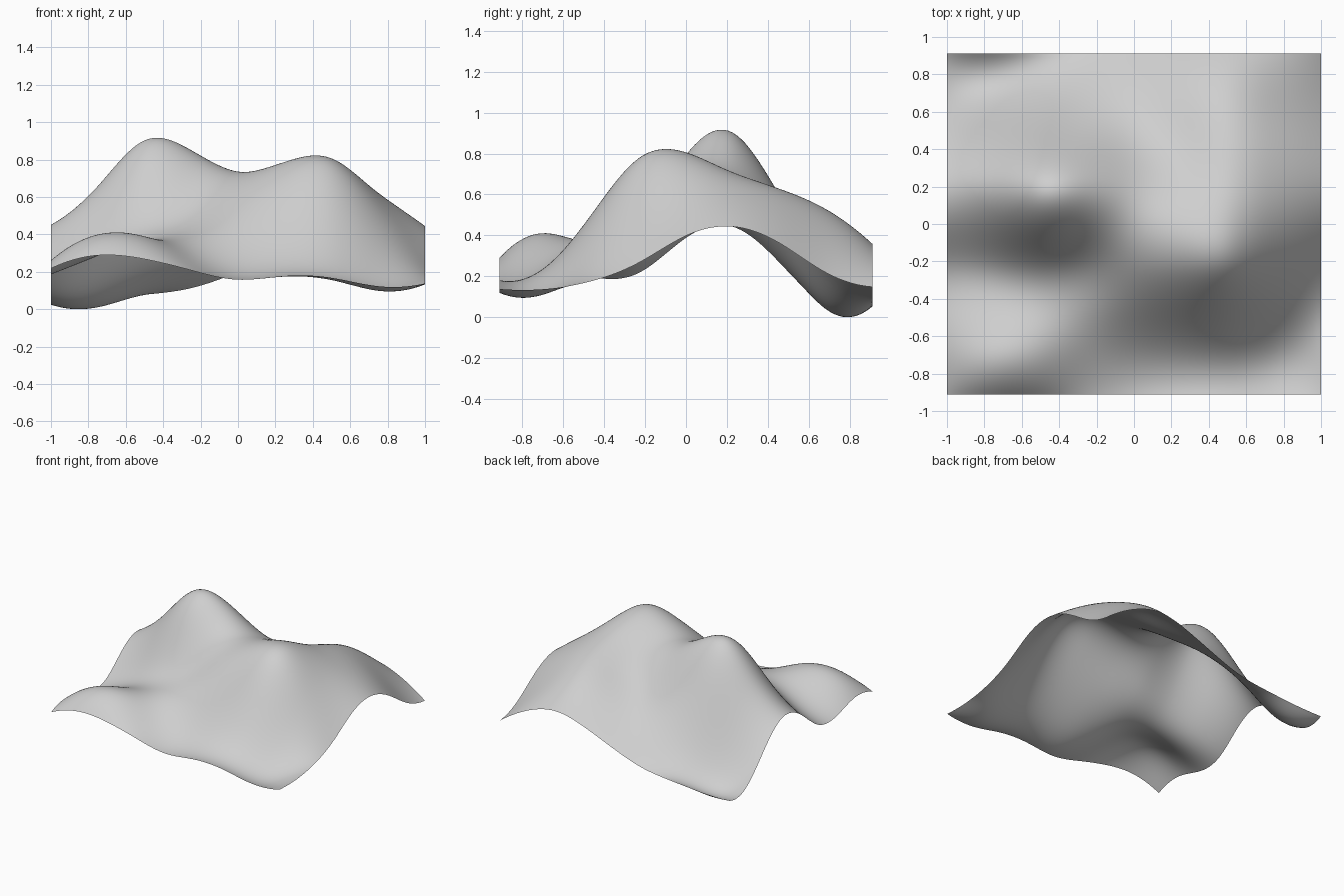
import bpy
import bmesh

HALF_DEPTH = 0.912

# Front-to-back height profiles (hundredths), from the -x side to the +x side
PROFILES = [
    (21, 25, 19, 21, 38, 43.5, 26, 5, 4.5),
    (28, 39, 30, 31.5, 55, 64, 38, 5.5, 5),
    (26, 38, 36, 44.5, 77, 88, 56, 19, 7),
    (20, 28, 38, 50.5, 75, 83, 58, 29.5, 10.5),
    (15, 23, 43, 62, 72, 69, 51, 35, 19),
    (17, 24, 49, 73, 77, 66, 54.5, 45, 29),
    (16, 21, 48, 75.5, 78.5, 70, 62, 52, 35),
    (11.5, 12, 31, 52.5, 61, 60, 53.5, 41.5, 29),
    (13, 13, 17, 26, 39, 43.5, 35.5, 21, 14),
]


def spline(values):
    """Return a smooth cubic curve through evenly spaced values, for t in 0..1."""
    last = len(values) - 1
    inner = range(1, last)
    bend = [6 * (values[i - 1] - 2 * values[i] + values[i + 1]) for i in inner]
    diag = [4.0] * len(bend)
    diag[0] = diag[-1] = 5.0
    for i in range(1, len(bend)):
        factor = 1 / diag[i - 1]
        diag[i] -= factor
        bend[i] -= factor * bend[i - 1]
    bend[-1] /= diag[-1]
    for i in reversed(range(len(bend) - 1)):
        bend[i] = (bend[i] - bend[i + 1]) / diag[i]
    bend = [bend[0]] + bend + [bend[-1]]

    def evaluate(t):
        s = min(max(t, 0.0), 1.0) * last
        i = min(int(s), last - 1)
        u = s - i
        w = 1 - u
        curve = (w ** 3 - w) * bend[i] + (u ** 3 - u) * bend[i + 1]
        return w * values[i] + u * values[i + 1] + curve / 6

    return evaluate


cube = bpy.data.objects.get("Cube")
if cube:
    bpy.data.objects.remove(cube, do_unlink=True)

# Flat sheet, then lifted by lofting the profiles across the width
bm = bmesh.new()
bmesh.ops.create_grid(bm, x_segments=96, y_segments=88, size=1)
profiles = [spline(p) for p in PROFILES]
cross_sections = {}
for v in bm.verts:
    key = round(v.co.y, 4)
    if key not in cross_sections:
        t = (v.co.y + 1) / 2
        cross_sections[key] = spline([p(t) / 100 for p in profiles])
    v.co.z = cross_sections[key]((v.co.x + 1) / 2)
    v.co.y *= HALF_DEPTH

# Rest the lowest hollow on the ground
low = min(v.co.z for v in bm.verts)
for v in bm.verts:
    v.co.z -= low
for f in bm.faces:
    f.smooth = True
bm.normal_update()

mesh = bpy.data.meshes.new("hilly_terrain")
bm.to_mesh(mesh)
bm.free()
terrain = bpy.data.objects.new("hilly_terrain", mesh)
bpy.context.collection.objects.link(terrain)

# Plain grey surface
grey = bpy.data.materials.new("light_grey")
grey.use_nodes = True
colour = (0.62, 0.62, 0.62, 1)
grey.diffuse_color = colour
grey.node_tree.nodes["Principled BSDF"].inputs["Base Color"].default_value = colour
mesh.materials.append(grey)
